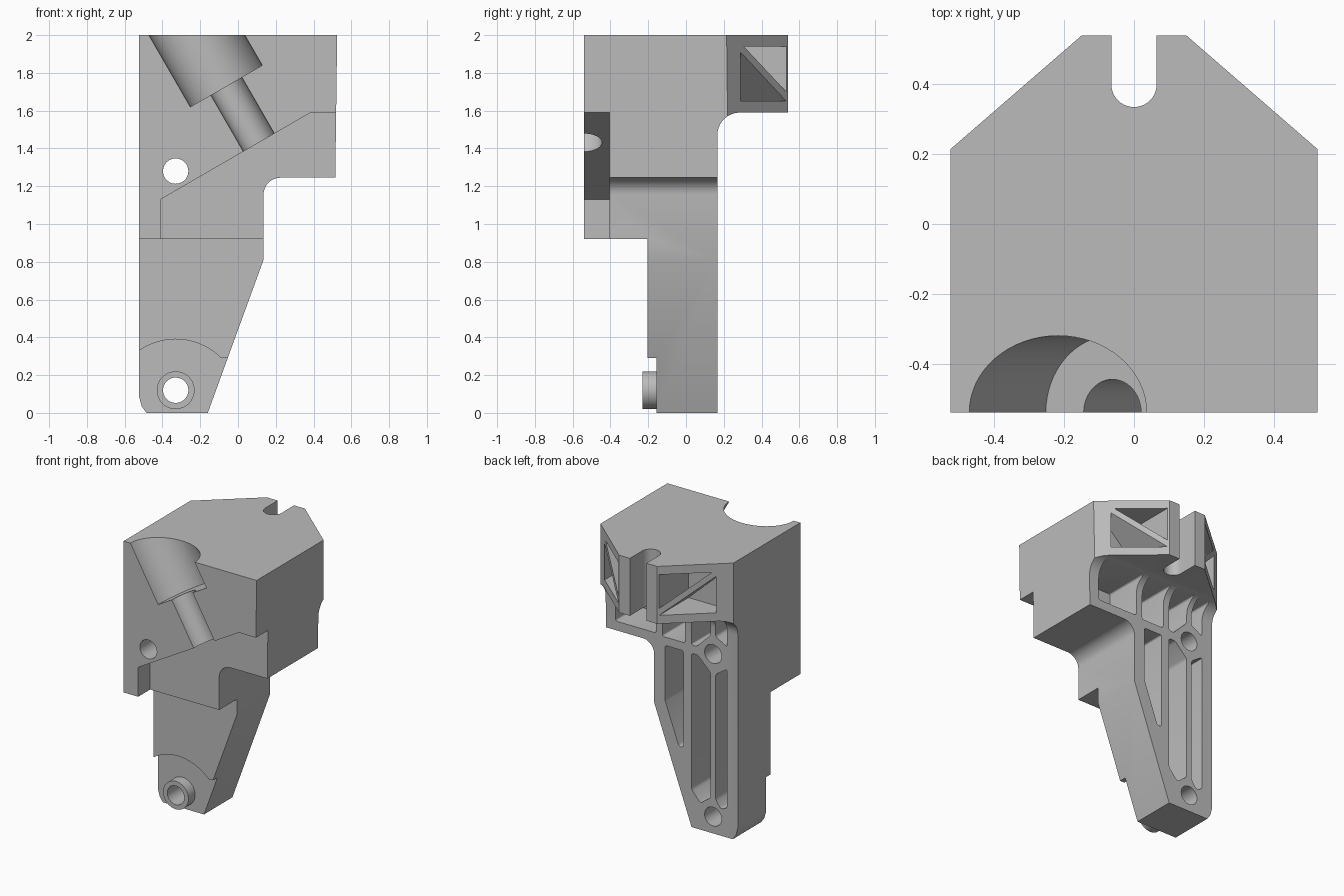
import bpy, bmesh, math
from math import cos, sin, radians
from mathutils import Matrix, Vector

cube = bpy.data.objects.get("Cube")
if cube:
    bpy.data.objects.remove(cube, do_unlink=True)

grey = bpy.data.materials.new("plain grey")
grey.use_nodes = True
grey.diffuse_color = (0.5, 0.5, 0.5, 1)
grey.node_tree.nodes["Principled BSDF"].inputs["Base Color"].default_value = (0.5, 0.5, 0.5, 1)


def arc(cx, cy, r, a0, a1, n=10):
    steps = [radians(a0 + (a1 - a0) * i / n) for i in range(n + 1)]
    return [(cx + r * cos(a), cy + r * sin(a)) for a in steps]


def finish(name, bm):
    bmesh.ops.recalc_face_normals(bm, faces=bm.faces[:])
    mesh = bpy.data.meshes.new(name)
    bm.to_mesh(mesh)
    bm.free()
    mesh.materials.append(grey)
    ob = bpy.data.objects.new(name, mesh)
    bpy.context.collection.objects.link(ob)
    return ob


def prism(name, pts, axis, lo, hi, rounding=0):
    """Extrude a 2D outline along an axis; the outline uses the other two axes in order."""
    def place(p, t):
        co = list(p)
        co.insert("xyz".index(axis), t)
        return co
    bm = bmesh.new()
    face = bm.faces.new([bm.verts.new(place(p, lo)) for p in pts])
    ext = bmesh.ops.extrude_face_region(bm, geom=[face])
    moved = [v for v in ext["geom"] if isinstance(v, bmesh.types.BMVert)]
    bmesh.ops.translate(bm, verts=moved, vec=place((0, 0), hi - lo))
    if rounding:
        k = "xyz".index(axis)
        edges = [e for e in bm.edges if abs(e.verts[0].co[k] - e.verts[1].co[k]) > 0.01]
        bmesh.ops.bevel(bm, geom=edges, offset=rounding, segments=3, profile=0.5, affect='EDGES')
    return finish(name, bm)


def cylinder(name, start, end, r, sides=48):
    a, b = Vector(start), Vector(end)
    turn = (b - a).to_track_quat('Z', 'Y').to_matrix().to_4x4()
    bm = bmesh.new()
    bmesh.ops.create_cone(bm, cap_ends=True, segments=sides, radius1=r, radius2=r,
                          depth=(b - a).length, matrix=Matrix.Translation((a + b) / 2) @ turn)
    return finish(name, bm)


def combine(target, tool, operation='DIFFERENCE'):
    mod = target.modifiers.new("boolean", 'BOOLEAN')
    mod.operation, mod.solver, mod.object = operation, 'EXACT', tool
    bpy.context.view_layer.objects.active = target
    bpy.ops.object.modifier_apply(modifier=mod.name)
    bpy.data.objects.remove(tool, do_unlink=True)


# Whole front silhouette, full depth
outline = [(-0.525, 2), (-0.525, 0.09), (-0.51, 0.035), (-0.485, 0), (-0.16, 0),
           (0.135, 0.81)] + arc(0.225, 1.155, 0.09, 180, 90) + [(0.515, 1.245), (0.525, 2)]
body = prism("bracket_body", outline, "y", -0.54, 0.54)

# Front steps: sloped ledge, leg face and foot face
combine(body, prism("ledge_cut", [(-0.41, 0.5), (-0.41, 1.13), (0.385, 1.59), (0.9, 1.59), (0.9, 0.5)],
                    "y", -0.9, -0.405))
combine(body, prism("leg_cut", [(-0.9, -0.2), (0.9, -0.2), (0.9, 0.92), (-0.9, 0.92)], "y", -0.9, -0.205))
foot = [(-0.9, -0.2), (-0.9, 0.33)] + arc(-0.33, 0.05, 0.34, 124, 45, 14) + [(0.5, 0.29), (0.5, -0.2)]
combine(body, prism("foot_cut", foot, "y", -0.9, -0.155))

# Back of the leg, curving into the overhang
back = [(0.166, -0.2)] + arc(0.286, 1.47, 0.12, 180, 90) + [(0.9, 1.59), (0.9, -0.2)]
combine(body, prism("back_cut", back, "x", -0.9, 0.9))

# Angled rear corners and the rear slot
for s in (-1, 1):
    corner = [(s * 0.525, 0.215), (s * 0.15, 0.54), (s * 0.0346, 0.64), (s * 0.9, 0.64), (s * 0.9, 0.215)]
    combine(body, prism("corner_cut", corner, "z", 1, 2.5))
slot = arc(0, 0.4, 0.065, 180, 360, 20) + [(0.065, 0.9), (-0.065, 0.9)]
combine(body, prism("slot_cut", slot, "z", 1.2, 2.5))

# Tilted stepped bore in the front face
tilt = Vector((-0.5, 0, 0.866))
seat = Vector((-0.062, -0.54, 1.73))
combine(body, cylinder("bore_cut", seat, seat + tilt, 0.22, 64))
combine(body, cylinder("stem_cut", seat - tilt * 0.6, seat + tilt * 0.1, 0.095))

# Boss at the foot
combine(body, cylinder("foot_boss", (-0.33, -0.23, 0.12), (-0.33, -0.12, 0.12), 0.1), 'UNION')

# Ribbed pockets in the back
pockets = [
    [(-0.44, 0.21), (-0.39, 0.19), (-0.35, 0.25), (-0.35, 1.14), (-0.44, 1.2)],
    [(-0.31, 0.25), (-0.23, 0.19), (-0.16, 0.27), (-0.16, 1.24), (-0.21, 1.24), (-0.31, 1.14)],
    [(-0.095, 0.55), (-0.06, 0.55), (0.05, 0.85), (0.05, 1.24), (-0.095, 1.24)],
    [(-0.44, 1.36), (-0.35, 1.41), (-0.35, 1.585), (-0.44, 1.585)],
    [(-0.31, 1.41), (-0.2, 1.3), (-0.16, 1.3), (-0.16, 1.585), (-0.31, 1.585)],
    [(-0.11, 1.3), (0.07, 1.3), (0.07, 1.585), (-0.11, 1.585)],
    [(0.12, 1.31), (0.44, 1.31), (0.44, 1.585), (0.12, 1.585)],
]
for shape in pockets:
    combine(body, prism("pocket_cut", shape, "y", -0.1, 0.7, 0.014))

# Triangular pockets with a diagonal rib in the angled corners
for s in (-1, 1):
    for tri in ([(0.16, 1.94), (0.42, 1.94), (0.16, 1.7)], [(0.44, 1.91), (0.44, 1.65), (0.16, 1.65)]):
        combine(body, prism("corner_pocket_cut", [(s * x, z) for x, z in tri], "y", 0.2, 0.8))

# Bolt holes right through
for z in (0.12, 1.28):
    combine(body, cylinder("bolt_hole_cut", (-0.33, -0.9, z), (-0.33, 0.9, z), 0.067))

bpy.ops.object.select_all(action='DESELECT')
body.select_set(True)
bpy.context.view_layer.objects.active = body
bpy.ops.object.shade_smooth_by_angle(angle=radians(25))
